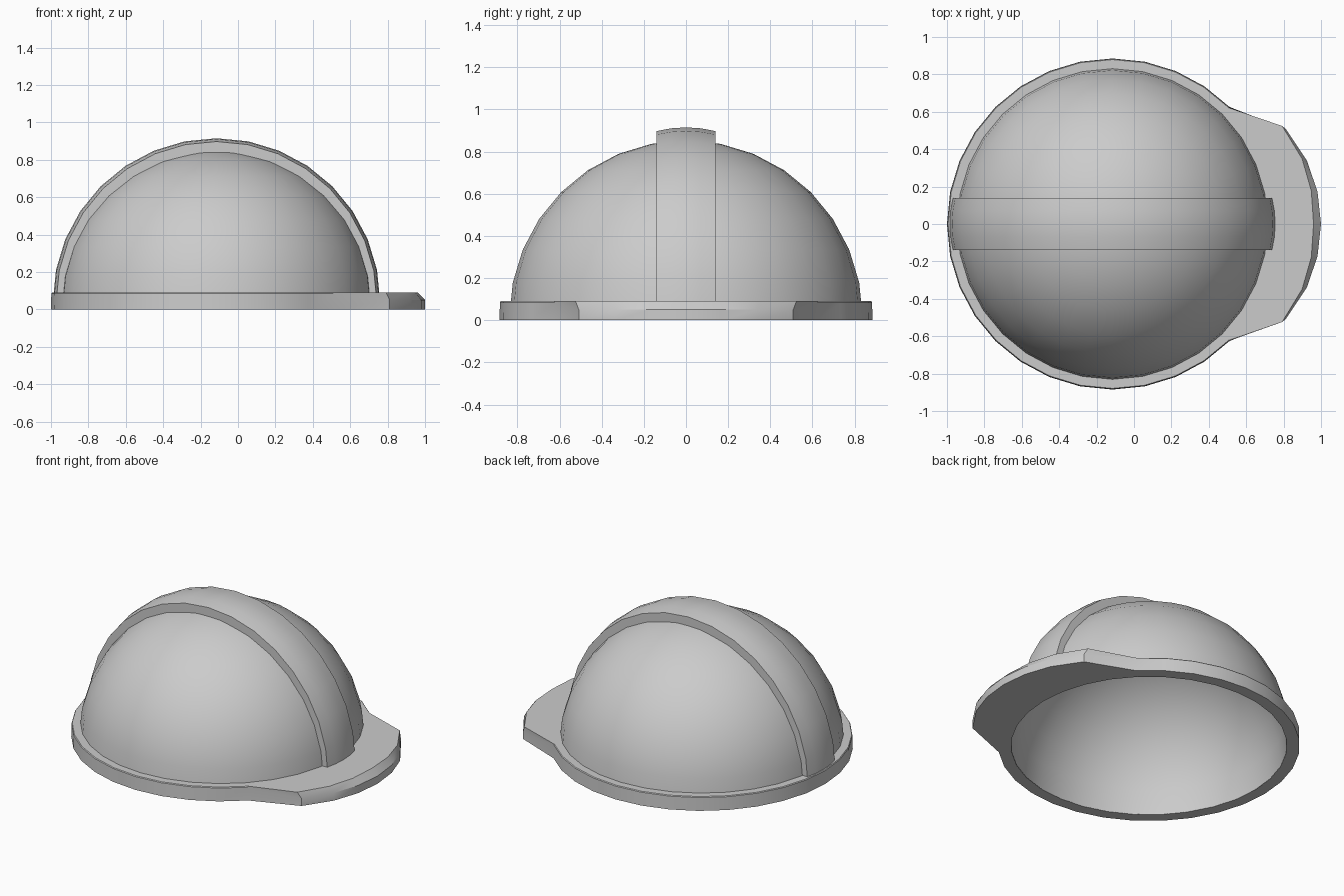
import bpy, bmesh, math
from mathutils import Matrix

if "Cube" in bpy.data.objects:
    bpy.data.objects.remove(bpy.data.objects["Cube"])

CX, N = -0.115, 32          # helmet axis and number of sides
STEP = 2 * math.pi / N


def finish(name, bm):
    bmesh.ops.remove_doubles(bm, verts=bm.verts, dist=0.0005)
    bmesh.ops.recalc_face_normals(bm, faces=bm.faces)
    mesh = bpy.data.meshes.new(name)
    bm.to_mesh(mesh)
    bm.free()
    ob = bpy.data.objects.new(name, mesh)
    bpy.context.collection.objects.link(ob)
    bpy.ops.object.select_all(action='DESELECT')
    ob.select_set(True)
    bpy.context.view_layer.objects.active = ob
    bpy.ops.object.shade_smooth_by_angle(angle=math.radians(30))
    return ob


def loft(name, sections, closed):
    """Skin closed cross-sections; closed joins last to first, else caps."""
    bm = bmesh.new()
    rows = [[bm.verts.new(p) for p in s] for s in sections]
    n, m = len(rows), len(rows[0])
    for i in range(n if closed else n - 1):
        a, b = rows[i], rows[(i + 1) % n]
        for j in range(m):
            k = (j + 1) % m
            bm.faces.new((a[j], a[k], b[k], b[j]))
    if not closed:
        bm.faces.new(rows[0])
        bm.faces.new(rows[-1])
    return finish(name, bm)


# hollow dome shell: inner wall up to the pole, outer wall back down
def arc(r, z0):
    return [(r * math.cos(i * STEP), z0 + r * math.sin(i * STEP)) for i in range(N // 4 + 1)]


profile = arc(0.81, 0.0) + arc(0.838, 0.015)[::-1]
bm = bmesh.new()
vs = [bm.verts.new((r, 0, z)) for r, z in profile]
edges = [bm.edges.new((vs[i], vs[i + 1])) for i in range(len(vs) - 1) if i != N // 4]
edges.append(bm.edges.new((vs[-1], vs[0])))
bmesh.ops.spin(bm, geom=vs + edges, cent=(0, 0, 0), axis=(0, 0, 1),
               angle=2 * math.pi, steps=N, use_merge=True)
bmesh.ops.dissolve_degenerate(bm, edges=bm.edges, dist=0.0005)
bm.transform(Matrix.Translation((CX, 0, 0)))
finish("dome", bm)

# rim ring whose front columns are pulled out into a chamfered brim
sections = []
for i in range(N):
    a = i * STEP
    c, s = math.cos(a), math.sin(a)
    k = min(i, N - i)
    x, y = CX + 0.885 * c, 0.885 * s
    if k <= 3:
        x += (0.23, 0.228, 0.222, 0.19)[k]
        y *= 1.035 if k == 3 else 1
        top = [(x, y, 0.05), (x - 0.04 + 0.007 * k, y * 1.03, 0.09)]
    else:
        top = [(CX + 0.883 * c, 0.883 * s, 0.085), (CX + 0.879 * c, 0.879 * s, 0.09)]
    inner = [(CX + 0.822 * c, 0.822 * s, 0.09), (CX + 0.812 * c, 0.812 * s, 0)]
    sections.append([(x, y, 0)] + top + inner)
loft("rim_and_brim", sections, True)

# raised ridge band over the crown, slightly domed across its width
sections = []
for i in range(N // 2 + 1):
    a = i * STEP
    c, s = math.cos(a), math.sin(a)
    sec = []
    for y in (-0.14, -0.07, 0, 0.07, 0.14):
        r = 0.875 - 0.9 * y * y
        sec.append((CX + r * c, y, 0.04 + r * s))
    for y in (0.14, -0.14):
        r = 0.815
        sec.append((CX + r * c, y, 0.015 + r * s))
    sections.append(sec)
loft("crown_ridge", sections, False)
